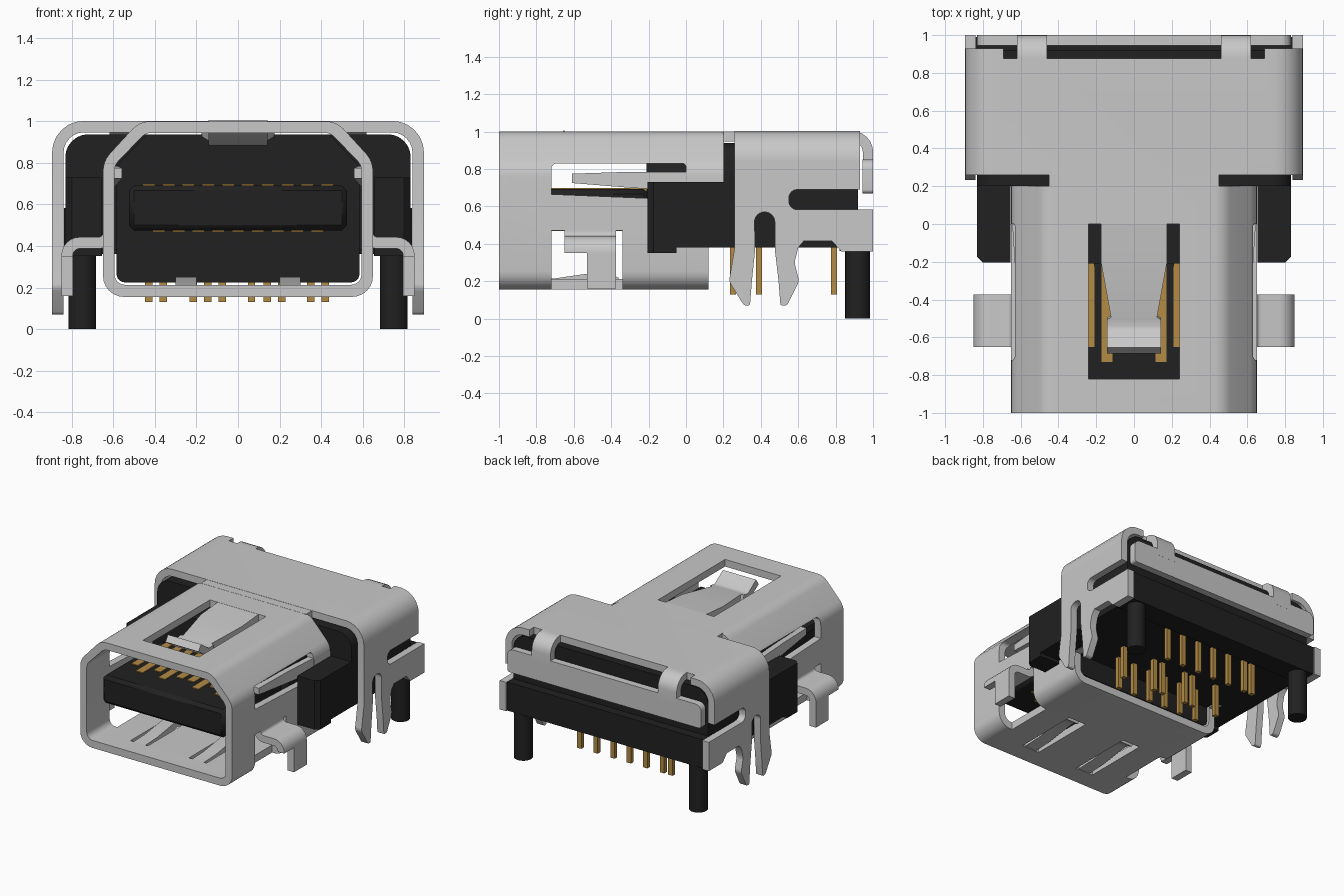
import bpy, bmesh, math
from mathutils import Vector

if "Cube" in bpy.data.objects:
    bpy.data.objects.remove(bpy.data.objects["Cube"])

def material(name, rgb):
    m = bpy.data.materials.new(name)
    m.diffuse_color = (*rgb, 1)
    m.use_nodes = True
    m.node_tree.nodes["Principled BSDF"].inputs["Base Color"].default_value = m.diffuse_color
    return m

STEEL = material("shell steel", (0.58, 0.58, 0.58))
BLACK = material("black plastic", (0.015, 0.015, 0.015))
GOLD = material("gold contact", (0.45, 0.26, 0.06))
T = 0.055  # sheet thickness

def place(axis, u, v, w):
    return {'X': (w, u, v), 'Y': (u, w, v), 'Z': (u, v, w)}[axis]

def finish(name, bm, mat):
    bmesh.ops.recalc_face_normals(bm, faces=bm.faces)
    me = bpy.data.meshes.new(name)
    bm.to_mesh(me)
    bm.free()
    me.materials.append(mat)
    ob = bpy.data.objects.new(name, me)
    bpy.context.collection.objects.link(ob)
    return ob

def rounded(pts, n=6):
    """Replace each (x, y, tangent length) corner by a circular arc."""
    out = []
    for i, (x, y, r) in enumerate(pts):
        p = Vector((x, y))
        if r == 0:
            out.append((x, y))
            continue
        d1 = (Vector(pts[i - 1][:2]) - p).normalized()
        d2 = (Vector(pts[(i + 1) % len(pts)][:2]) - p).normalized()
        w = math.sin(d1.angle(d2) / 2)
        for k in range(n + 1):
            t = k / n
            a, b, c = (1 - t) ** 2, 2 * t * (1 - t) * w, t * t
            q = (a * (p + d1 * r) + b * p + c * (p + d2 * r)) / (a + b + c)
            out.append((q.x, q.y))
    return out

def sym(half):
    return half + [(-x, z, r) for x, z, r in reversed(half)]

def prism(name, axis, pts, a, b, mat):
    bm = bmesh.new()
    lo = [bm.verts.new(place(axis, u, v, a)) for u, v in pts]
    hi = [bm.verts.new(place(axis, u, v, b)) for u, v in pts]
    bm.faces.new(lo)
    bm.faces.new(hi)
    for i in range(len(pts)):
        j = (i + 1) % len(pts)
        bm.faces.new((lo[i], lo[j], hi[j], hi[i]))
    return finish(name, bm, mat)

def box(name, x0, x1, y0, y1, z0, z1, mat, bevel=0):
    ob = prism(name, 'Z', [(x0, y0), (x1, y0), (x1, y1), (x0, y1)], z0, z1, mat)
    if bevel:
        m = ob.modifiers.new("Bevel", 'BEVEL')
        m.width, m.segments = bevel, 1
    return ob

def ribbon(name, axis, path, centre, t, mat):
    """Bent sheet strip: path of (u, v, half width), swept with thickness t."""
    bm = bmesh.new()
    P = [Vector(p[:2]) for p in path]
    rings = []
    for i, p in enumerate(P):
        d1 = (p - P[i - 1]).normalized() if i else (P[1] - p).normalized()
        d2 = (P[i + 1] - p).normalized() if i < len(P) - 1 else d1
        d = (d1 + d2).normalized()
        off = Vector((-d.y, d.x)) * (t / 2 / max(d.dot(d1), 0.5))
        hw = path[i][2]
        rings.append([bm.verts.new(place(axis, *(p + off * s), centre + hw * w))
                      for s, w in ((1, 1), (1, -1), (-1, -1), (-1, 1))])
    for r, q in zip(rings, rings[1:]):
        for k in range(4):
            bm.faces.new((r[k], r[(k + 1) % 4], q[(k + 1) % 4], q[k]))
    bm.faces.new(rings[0])
    bm.faces.new(rings[-1])
    return finish(name, bm, mat)

def sheet(pts, hw):
    return [(u, v, hw) for u, v in rounded(pts)]

def cut(ob, cutter):
    cutter.hide_render = True
    m = ob.modifiers.new("Cut", 'BOOLEAN')
    m.operation, m.solver, m.object = 'DIFFERENCE', 'EXACT', cutter
    bpy.context.view_layer.objects.active = ob
    bpy.ops.object.modifier_apply(modifier=m.name)
    bpy.data.objects.remove(cutter)

# front shell tube with its windows
outer = rounded(sym([(0.65, 0.155, 0.1), (0.65, 0.81, 0.05), (0.475, 1.0, 0.05)]))
inner = rounded(sym([(0.595, 0.213, 0.05), (0.595, 0.79, 0.03), (0.445, 0.945, 0.03)]))
tube = prism("front_shell", 'Y', outer, -1.0, 0.2, STEEL)
cut(tube, prism("bore", 'Y', inner, -1.1, 0.3, STEEL))
cut(tube, box("top_cut", -0.24, 0.24, -0.82, 0, 0.85, 1.1, STEEL))
cut(tube, box("rear_cut", -0.8, 0.8, 0.12, 0.4, 0, 0.38, STEEL))
for s in (1, -1):
    xs = sorted((s * 0.53, s * 0.75))
    cut(tube, prism("side_cut", 'X', rounded([(-0.72, 0.665, 0), (-0.72, 0.83, 0.03), (0, 0.83, 0.02),
                                              (0, 0.635, 0)]), *xs, STEEL))
    cut(tube, box("low_cut", *xs, -0.72, -0.34, 0.1, 0.47, STEEL))
    cut(tube, box("floor_cut", *sorted((s * 0.175, s * 0.325)), -0.85, -0.33, 0.1, 0.3, STEEL))

# springs cut from the tube: top latch, floor and side springs, outward legs
ribbon("top_spring", 'X', [(0.01, 0.972, 0.175), (-0.2, 0.955, 0.175), (-0.49, 0.922, 0.122), (-0.5, 0.92, 0.142),
                           (-0.54, 0.912, 0.142), (-0.57, 0.917, 0.142), (-0.67, 0.985, 0.142)], 0, T, STEEL)
for s in (1, -1):
    ribbon("floor_spring", 'X', [(-0.86, 0.184, 0.05), (-0.7, 0.19, 0.05), (-0.46, 0.225, 0.05),
                                 (-0.42, 0.22, 0.05), (-0.37, 0.195, 0.05)], s * 0.25, 0.05, STEEL)
    spring = prism("side_spring", 'X', [(-0.61, 0.775), (-0.61, 0.725), (-0.3, 0.7), (0.01, 0.68), (0.01, 0.785),
                                        (-0.3, 0.785)], s * 0.6, s * 0.645, STEEL)
    for v in spring.data.vertices:
        v.co.x += s * 0.04 * min(v.co.y, 0) / 0.61
    leg = [(s * 0.622, 0.5, 0), (s * 0.622, 0.415, 0.05), (s * 0.823, 0.415, 0.06)]
    ribbon("side_tab", 'Y', sheet(leg + [(s * 0.823, 0.35, 0)], 0.138), -0.512, T, STEEL)
    ribbon("side_tab_leg", 'Y', [(s * 0.823, 0.355, 0.078), (s * 0.823, 0.16, 0.078)], -0.452, T, STEEL)

# rear shell: bent roof, bridge to the tube, side plates with forked legs
roof = ribbon("rear_roof", 'Y', sheet([(-0.868, 0.845, 0), (-0.868, 0.975, 0.125), (0.868, 0.975, 0.125),
                                       (0.868, 0.845, 0)], 0.335), 0.595, T, STEEL)
cut(roof, box("roof_cut", -0.69, 0.69, 0.875, 1.1, 0.8, 1.1, STEEL))
box("roof_bridge", -0.45, 0.45, 0.19, 0.27, 0.946, 1.001, STEEL)
plate = rounded([(0.26, 0.845, 0), (0.26, 0.38, 0), (0.23, 0.2, 0.02), (0.31, 0.07, 0.015), (0.342, 0.07, 0.01),
                 (0.352, 0.2, 0), (0.37, 0.37, 0), (0.365, 0.57, 0.054), (0.475, 0.57, 0.054), (0.475, 0.37, 0),
                 (0.495, 0.2, 0), (0.505, 0.07, 0.01), (0.54, 0.07, 0.015), (0.605, 0.2, 0.02), (0.58, 0.3, 0.02),
                 (0.6, 0.38, 0), (0.63, 0.415, 0), (0.78, 0.415, 0), (0.83, 0.36, 0), (1.0, 0.36, 0),
                 (1.0, 0.583, 0), (0.55, 0.583, 0.045), (0.55, 0.69, 0.045), (0.93, 0.69, 0), (0.93, 0.845, 0)])
for s in (1, -1):
    prism("rear_side_plate", 'X', plate, s * 0.84, s * 0.8955, STEEL)
    ribbon("rear_strap", 'X', sheet([(0.87, 0.975, 0), (0.973, 0.975, 0.085), (0.973, 0.8, 0)], 0.08),
           s * 0.54, T, STEEL)
prism("back_plate", 'Y', rounded(sym([(0.83, 0.67, 0.02), (0.83, 0.85, 0.05)])), 0.945, 1.0, STEEL)

# black housing
prism("core_lower", 'Y', rounded(sym([(0.585, 0.225, 0.04), (0.585, 0.785, 0), (0.44, 0.938, 0)])),
      -0.21, 0.11, BLACK)
prism("core_upper", 'Y', rounded(sym([(0.585, 0.38, 0), (0.585, 0.785, 0), (0.44, 0.938, 0)])), 0.1, 0.3, BLACK)
prism("rear_housing", 'Y', rounded(sym([(0.832, 0.38, 0), (0.832, 0.938, 0.11)])), 0.2, 0.92, BLACK)
box("rear_foot", -0.838, 0.838, 0.82, 0.99, 0.362, 0.583, BLACK)
box("tongue", -0.525, 0.525, -0.92, -0.2, 0.475, 0.692, BLACK, 0.025)
for s in (1, -1):
    arm = [(s * 0.655, -0.205), (s * 0.80, -0.205), (s * 0.83, -0.175), (s * 0.83, 0.21), (s * 0.655, 0.21)]
    prism("side_arm", 'Z', arm, 0.38, 0.73, BLACK)
    prism("side_arm_foot", 'Z', arm[:3] + [(s * 0.83, -0.05), (s * 0.655, -0.05)], 0.352, 0.39, BLACK)
    post = [(s * 0.75 + 0.067 * math.cos(k * math.pi / 12), 0.918 + 0.067 * math.sin(k * math.pi / 12))
            for k in range(24)]
    prism("locating_post", 'Z', post, 0, 0.4, BLACK)

# contacts on the tongue
for s in (1, -1):
    for k in range(5):
        x = s * (0.0478 + 0.0955 * k)
        box("top_contact", x - 0.03, x + 0.03, -0.73 if k % 2 else -0.65, -0.2, 0.68, 0.699, GOLD)
for k in range(-4, 5):
    x = 0.0955 * k
    box("bottom_contact", x - 0.03, x + 0.03, -0.73 if k % 2 else -0.65, -0.2, 0.468, 0.48, GOLD)

# solder pins in three rows
rows = {0.25: (-0.36, -0.215, -0.075, 0.065, 0.21, 0.35),
        0.39: (-0.43, -0.285, -0.145, 0.14, 0.28, 0.42),
        0.79: (-0.43, -0.36, -0.215, -0.075, 0.065, 0.21, 0.35)}
rows[0.39] = (-0.43, -0.215, -0.145, 0.065, 0.14, 0.42)
for y, xs in rows.items():
    for x in xs:
        box("solder_pin", x - 0.018, x + 0.018, y - 0.016, y + 0.016, 0.13, 0.4, GOLD)

bpy.ops.object.select_all(action='SELECT')
bpy.context.view_layer.objects.active = tube
bpy.ops.object.shade_smooth_by_angle(angle=math.radians(30))
